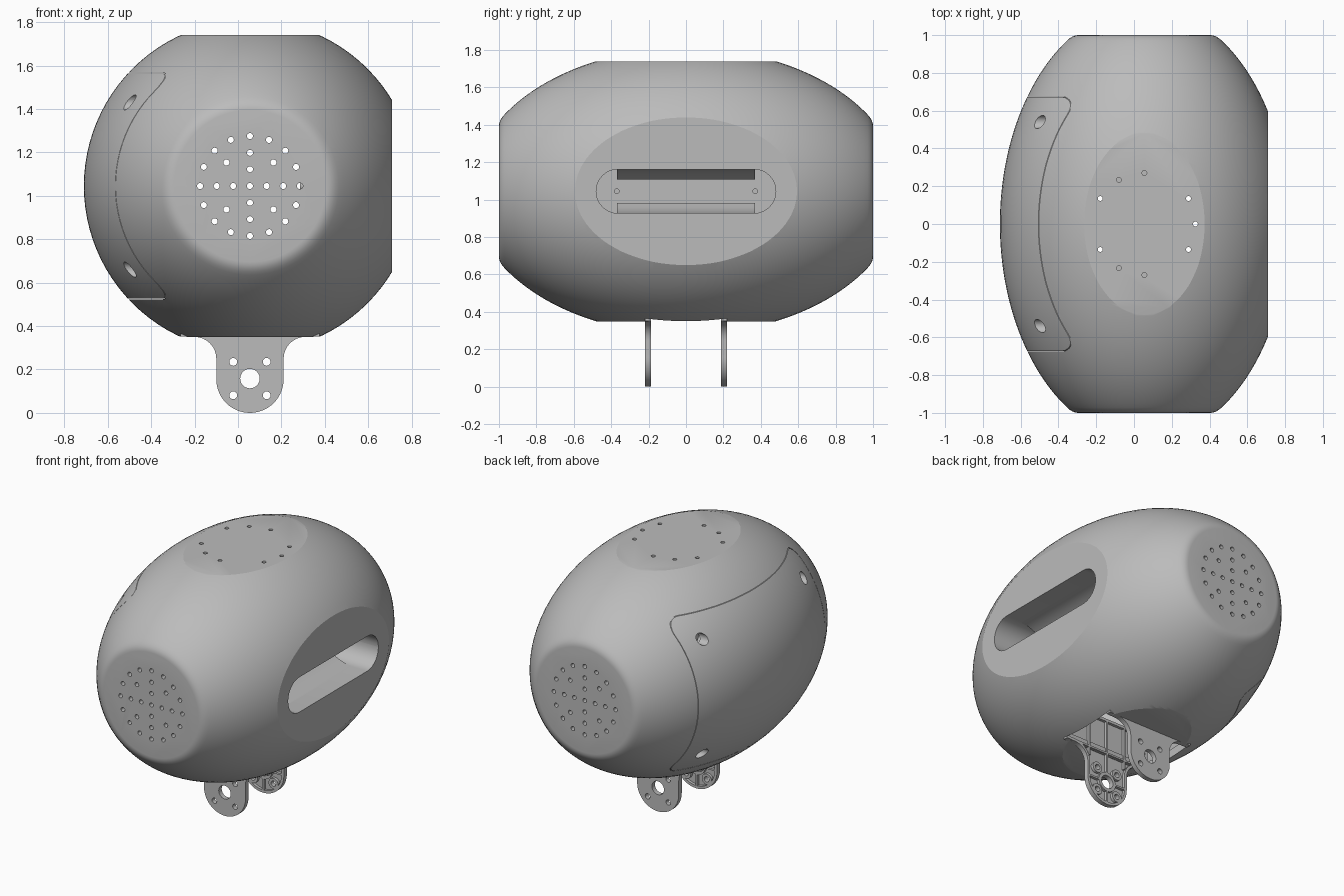
import bpy, bmesh
from math import sin, cos, pi, sqrt, radians

cube = bpy.data.objects.get("Cube")
if cube:
    bpy.data.objects.remove(cube, do_unlink=True)

GREY = (0.5, 0.5, 0.5, 1)
mat = bpy.data.materials.new("plain grey")
mat.use_nodes = True
mat.diffuse_color = GREY
mat.node_tree.nodes["Principled BSDF"].inputs["Base Color"].default_value = GREY

CX, CZ = 0.055, 1.045      # axis of the egg-shaped body
A, B = 0.765, 1.15         # ellipse radii
WALL = 0.05


def make(name, bm):
    bmesh.ops.recalc_face_normals(bm, faces=bm.faces)
    me = bpy.data.meshes.new(name)
    bm.to_mesh(me)
    bm.free()
    me.materials.append(mat)
    ob = bpy.data.objects.new(name, me)
    bpy.context.collection.objects.link(ob)
    return ob


def prism(name, outlines, axis, lo, hi):
    """Extrude one or more 2D outlines along an axis."""
    place = {"x": lambda u, v, w: (w, u, v),
             "y": lambda u, v, w: (u, w, v),
             "z": lambda u, v, w: (u, v, w)}[axis]
    bm = bmesh.new()
    for pts in outlines:
        a = [bm.verts.new(place(u, v, lo)) for u, v in pts]
        b = [bm.verts.new(place(u, v, hi)) for u, v in pts]
        bm.faces.new(a)
        bm.faces.new(b)
        for i in range(len(a)):
            j = (i + 1) % len(a)
            bm.faces.new((a[i], a[j], b[j], b[i]))
    return make(name, bm)


def arc(u, v, r, start, end, n):
    return [(u + r * cos(radians(start + (end - start) * i / n)),
             v + r * sin(radians(start + (end - start) * i / n))) for i in range(n + 1)]


def circle(u, v, r, n=24):
    return arc(u, v, r, 0, 360, n)[:-1]


def rounded(u, v, hu, hv, r, n=10):
    pts = []
    for k, (su, sv) in enumerate(((1, 1), (-1, 1), (-1, -1), (1, -1))):
        pts += arc(u + su * (hu - r), v + sv * (hv - r), r, 90 * k, 90 * k + 90, n)
    return pts


def rect(u0, u1, v0, v1):
    return [(u0, v0), (u1, v0), (u1, v1), (u0, v1)]


def combine(ob, tool, op="DIFFERENCE"):
    mod = ob.modifiers.new("cut", "BOOLEAN")
    mod.operation, mod.object, mod.solver = op, tool, "EXACT"
    dg = bpy.context.evaluated_depsgraph_get()
    me = bpy.data.meshes.new_from_object(ob.evaluated_get(dg))
    ob.modifiers.clear()
    ob.data = me
    bpy.data.objects.remove(tool, do_unlink=True)


def egg(name, inset, segs=96, n=44):
    """Ellipsoid about y with softly rounded flat ends and flat top, base and +x side."""
    a, b, end = A - inset, B - inset, 1 - inset
    ye = end - 0.029
    re = a * sqrt(1 - (ye / b) ** 2)
    half = [(a * sqrt(1 - (y / b) ** 2), y) for y in (ye * i / n for i in range(n + 1))]
    for t in (0.25, 0.5, 0.75, 1):
        half.append(((1 - t) ** 2 * re + 2 * t * (1 - t) * (re - 0.03) + t * t * (re - 0.06),
                     (1 - t) ** 2 * ye + (1 - (1 - t) ** 2) * end))
    profile = [(r, -y) for r, y in reversed(half[1:])] + half
    bm = bmesh.new()
    rings = [[bm.verts.new((CX + r * cos(2 * pi * i / segs), y, CZ + r * sin(2 * pi * i / segs)))
              for i in range(segs)] for r, y in profile]
    for p, q in zip(rings, rings[1:]):
        for i in range(segs):
            j = (i + 1) % segs
            bm.faces.new((p[i], p[j], q[j], q[i]))
    bm.faces.new(rings[0])
    bm.faces.new(rings[-1])
    ob = make(name, bm)
    flats = [rect(-1.5, 0.71 - inset, 0.35 + inset, 1.74 - inset)]
    combine(ob, prism("trim", flats, "y", -2, 2), "INTERSECT")
    return ob


# Hollow body shell
body = egg("body_shell", 0)
combine(body, egg("hollow", WALL))

# Hole pattern through both round ends
holes = [circle(CX, CZ, 0.014, 16)]
for count, radius in ((4, 0.077), (8, 0.153), (16, 0.23)):
    for k in range(count):
        t = 2 * pi * k / count
        holes.append(circle(CX + radius * cos(t), CZ + radius * sin(t), 0.014, 16))
combine(body, prism("end_holes", holes, "y", -2, 2))

# Ring of holes in the flat top
holes = [circle(CX + 0.27 * cos(radians(t)), 0.27 * sin(radians(t)), 0.013, 16)
         for t in (0, 30, 90, 120, 150, 210, 240, 270, 330)]
combine(body, prism("top_holes", holes, "z", 1.5, 2))

# Opening in the base and long slot in the +x side
combine(body, prism("base_opening", [rect(CX - 0.32, CX + 0.32, -0.2, 0.2)], "z", 0.1, 0.5))
SLOT = rounded(0, CZ, 0.48, 0.1175, 0.117)
combine(body, prism("slot", [SLOT], "x", 0.5, 1))

# Separate cover panel on the -x side, split off by a thin seam
panel = body.copy()
panel.data = body.data.copy()
panel.name = "cover_panel"
bpy.context.collection.objects.link(panel)
combine(body, prism("gap", [rounded(0, CZ, 0.676, 0.522, 0.092)], "x", -1, -0.1))
combine(panel, prism("keep", [rounded(0, CZ, 0.673, 0.519, 0.089)], "x", -1, -0.1), "INTERSECT")
corners = [(sy * 0.54, CZ + sz * 0.385) for sy in (-1, 1) for sz in (-1, 1)]
combine(panel, prism("screw_holes", [circle(y, z, 0.035) for y, z in corners], "x", -1, -0.3))
bosses = prism("panel_screw_bosses", [circle(y, z, 0.05) for y, z in corners], "x", -0.44, -0.25)

# Tray behind the slot, with screw bosses and sloped ledges
tray = prism("slot_tray", [rounded(0, CZ, 0.505, 0.1425, 0.142)], "x", 0.36, 0.69)
combine(tray, prism("tray_inside", [SLOT], "x", 0.385, 1))
combine(tray, prism("tray_holes", [circle(s * 0.37, CZ, 0.013, 16) for s in (-1, 1)], "x", 0.3, 0.5))
tray_bosses = prism("tray_bosses", [circle(s * 0.37, CZ, 0.03) for s in (-1, 1)], "x", 0.285, 0.37)
ledges = []
for s in (-1, 1):
    edge = CZ + s * 0.1175
    ledge = [(0.38, edge - s * 0.055), (0.43, edge - s * 0.055)]
    ledge += [(0.43 + 0.16 * t, edge - s * 0.055 * (1 - t) ** 2) for t in (0.25, 0.5, 0.75, 1)]
    ledge += [(0.38, edge)]
    ledges.append(prism("upper_ledge" if s > 0 else "lower_ledge",
                        [[(x, z) for x, z in ledge]], "y", -0.37, 0.37))


# Mounting brackets: rounded lugs with ribs on the inner face
def lug(inset):
    r, flare = 0.155 - inset, 0.1 + inset
    right = arc(CX, 0.155, r, -90, 0, 14)
    right += arc(CX + 0.255, 0.25, flare, 180, 90, 8)
    right += [(CX + 0.32 - inset, 0.352 + inset), (CX + 0.32 - inset, 0.6 - inset)]
    return right + [(2 * CX - x, z) for x, z in reversed(right[1:])]


parts = [body, panel, bosses, tray, tray_bosses] + ledges
small = [(CX + sx * 0.077, 0.158 + sz * 0.077) for sx in (-1, 1) for sz in (-1, 1)]
for s, name in ((-1, "front_bracket"), (1, "back_bracket")):
    inner, web, outer = s * 0.188, s * 0.207, s * 0.22
    plate = prism(name, [lug(0)], "y", min(inner, outer), max(inner, outer))
    pocket = prism("pocket", [lug(0.018)], "y", min(s * 0.1, web), max(s * 0.1, web))
    keep = [[circle(x, z, 0.036) for x, z in small], [circle(CX, 0.158, 0.066)],
            [rect(CX - 0.006, CX + 0.006, 0, 0.7)],
            [rect(CX + d - 0.006, CX + d + 0.006, 0.3, 0.7) for d in (-0.14, 0.14)],
            [rect(-0.5, 0.5, z - 0.006, z + 0.006) for z in (0.158, 0.36)]]
    for shapes in keep:
        combine(pocket, prism("rib", shapes, "y", -0.5, 0.5))
    combine(plate, pocket)
    bores = [circle(CX, 0.158, 0.045)] + [circle(x, z, 0.018, 16) for x, z in small]
    combine(plate, prism("bores", bores, "y", -0.5, 0.5))
    parts.append(plate)

# Smooth shading with crisp edges
for ob in parts:
    bpy.ops.object.select_all(action="DESELECT")
    ob.select_set(True)
    bpy.context.view_layer.objects.active = ob
    bpy.ops.object.shade_smooth_by_angle(angle=radians(18))
